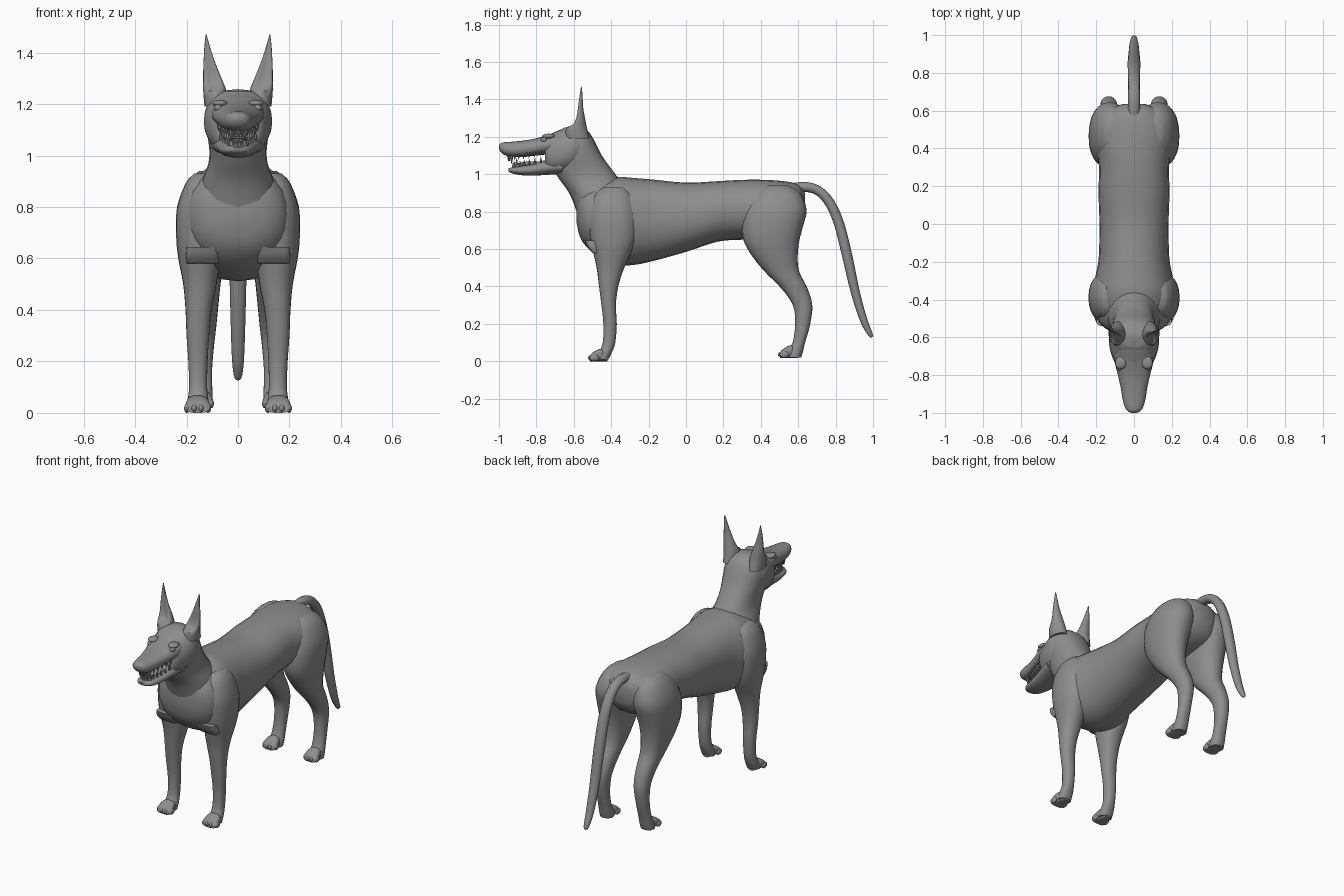
import bpy, bmesh, math
from mathutils import Vector, Matrix

old = bpy.data.objects.get("Cube")
if old:
    bpy.data.objects.remove(old, do_unlink=True)

grey = bpy.data.materials.new("coat grey")
grey.use_nodes = True
GREY = (0.27, 0.27, 0.27, 1)
grey.diffuse_color = GREY
grey.node_tree.nodes["Principled BSDF"].inputs["Base Color"].default_value = GREY


def finish(name, bm, mirror=False, angle=60):
    bmesh.ops.recalc_face_normals(bm, faces=bm.faces)
    me = bpy.data.meshes.new(name)
    bm.to_mesh(me)
    bm.free()
    me.materials.append(grey)
    ob = bpy.data.objects.new(name, me)
    bpy.context.collection.objects.link(ob)
    bpy.ops.object.select_all(action="DESELECT")
    ob.select_set(True)
    bpy.context.view_layer.objects.active = ob
    bpy.ops.object.shade_smooth_by_angle(angle=math.radians(angle))
    if mirror:
        m = ob.modifiers.new("Mirror", "MIRROR")
        m.use_mirror_merge = False
    return ob


def spline(rows, steps):
    """Smooth curve through rows of numbers."""
    out = []
    for i in range(len(rows) - 1):
        p0, p1 = rows[max(i - 1, 0)], rows[i]
        p2, p3 = rows[i + 1], rows[min(i + 2, len(rows) - 1)]
        for k in range(steps):
            t = k / steps
            out.append([0.5 * (2 * b + (c - a) * t + (2 * a - 5 * b + 4 * c - d) * t * t
                               + (3 * b - a - 3 * c + d) * t ** 3)
                        for a, b, c, d in zip(p0, p1, p2, p3)])
    out.append(list(rows[-1]))
    return out


def skin(bm, rings):
    loops = [[bm.verts.new(p) for p in ring] for ring in rings]
    n = len(loops[0])
    for a, b in zip(loops, loops[1:]):
        for j in range(n):
            bm.faces.new((a[j], a[(j + 1) % n], b[(j + 1) % n], b[j]))
    bm.faces.new(loops[0])
    bm.faces.new(loops[-1])


def loft(name, axis, rows, mirror=False, power=2.2, n=24, steps=3):
    """Rows: position on axis, x min, x max, then min and max of the other axis."""
    bm = bmesh.new()
    rings = []
    for t, x0, x1, a0, a1 in spline(rows, steps):
        ring = []
        for j in range(n):
            ang = math.tau * j / n
            c, s = math.cos(ang), math.sin(ang)
            x = (x0 + x1) / 2 + (x1 - x0) / 2 * math.copysign(abs(c) ** (2 / power), c)
            a = (a0 + a1) / 2 + (a1 - a0) / 2 * math.copysign(abs(s) ** (2 / power), s)
            ring.append((x, t, a) if axis == "y" else (x, a, t))
        rings.append(ring)
    skin(bm, rings)
    return finish(name, bm, mirror)


def centred(rows):
    return [(t, -w, w, lo, hi) for t, w, lo, hi in rows]


def balls(name, items, mirror=True):
    """Items: centre and radii of each ellipsoid."""
    bm = bmesh.new()
    for pos, radii in items:
        bmesh.ops.create_uvsphere(bm, u_segments=14, v_segments=9, radius=1,
                                  matrix=Matrix.Translation(pos) @ Matrix.Diagonal((*radii, 1)))
    return finish(name, bm, mirror)


# Torso and neck
loft("torso", "y", centred([
    (-.585, .05, .74, .84), (-.565, .13, .66, .91), (-.52, .185, .6, .94), (-.45, .205, .55, .965),
    (-.36, .215, .515, .985), (-.28, .205, .515, .98), (-.18, .187, .535, .972), (0, .183, .585, .955),
    (.17, .188, .64, .963), (.3, .185, .65, .97), (.42, .2, .66, .97), (.53, .19, .68, .962),
    (.6, .14, .72, .945), (.635, .06, .78, .9)]))
loft("neck", "z", centred([
    (.72, .15, -.565, -.3), (.8, .16, -.585, -.3), (.9, .14, -.625, -.31), (.97, .115, -.675, -.355),
    (1.03, .112, -.71, -.4), (1.1, .122, -.72, -.45), (1.17, .123, -.71, -.485),
    (1.22, .105, -.69, -.515), (1.25, .06, -.65, -.55)]))

# Head
loft("skull", "y", centred([
    (-.51, .06, 1.12, 1.2), (-.55, .11, 1.06, 1.245), (-.6, .132, 1.02, 1.258), (-.66, .128, 1.0, 1.243),
    (-.71, .113, 1.0, 1.222), (-.74, .098, 1.01, 1.208), (-.755, .08, 1.03, 1.19)]))
loft("upper_jaw", "y", centred([
    (-.66, .105, 1.1, 1.235), (-.74, .1, 1.105, 1.21), (-.8, .085, 1.1, 1.192), (-.87, .07, 1.092, 1.18),
    (-.93, .06, 1.092, 1.174), (-.97, .048, 1.103, 1.171), (-.99, .034, 1.118, 1.166),
    (-1.0, .015, 1.135, 1.156)]))
loft("lower_jaw", "y", centred([
    (-.66, .105, 1.0, 1.09), (-.74, .088, .997, 1.078), (-.82, .073, .992, 1.057), (-.88, .062, .995, 1.045),
    (-.925, .048, 1.003, 1.038), (-.95, .022, 1.015, 1.032)]))
balls("eyes", [((.077, -.758, 1.185), (.016, .018, .014))])
balls("brows", [((.07, -.735, 1.203), (.03, .035, .014))])
balls("nostril_wings", [((.018, -.975, 1.142), (.017, .02, .018))])


# Teeth follow the curve of each jaw
def teeth(name, base, tip, front, back, width, count):
    bm = bmesh.new()
    for i in range(count):
        ang = math.pi * (i + .5) / count
        x, y = width * math.cos(ang), back + (front - back) * math.sin(ang)
        x *= .75 + .25 * (1 - math.sin(ang))
        grow = 1.5 if i in (count // 2 - 3, count // 2 + 2) else 1
        slope = .03 * (1 - math.sin(ang))
        mid = base + slope + (tip - base) * grow / 2
        turn = Matrix.Rotation(math.pi if tip < base else 0, 4, "X")
        bmesh.ops.create_cone(bm, cap_ends=True, segments=7, radius1=.008 * grow, radius2=.001,
                              depth=abs(tip - base) * grow, matrix=Matrix.Translation((x, y, mid)) @ turn)
    finish(name, bm, angle=40)


teeth("upper_teeth", 1.098, 1.068, -.95, -.76, .078, 18)
teeth("lower_teeth", 1.035, 1.066, -.925, -.76, .07, 16)
balls("tongue", [((0, -.81, 1.055), (.045, .09, .014))], False)

# Ears: tall, with a hollow on the forward face
bm = bmesh.new()
rings = []
for z, x0, x1, y0, y1 in spline([
        (1.19, .045, .13, -.645, -.515), (1.25, .045, .135, -.64, -.53), (1.3, .064, .136, -.605, -.54),
        (1.36, .088, .134, -.588, -.55), (1.42, .108, .131, -.575, -.553), (1.47, .122, .126, -.562, -.558)], 3):
    ring = []
    for j in range(16):
        c, s = math.cos(math.tau * j / 16), math.sin(math.tau * j / 16)
        hollow = .8 * max(-s, 0) ** 3 if z > 1.25 else 0
        ring.append(((x0 + x1) / 2 + (x1 - x0) / 2 * c, (y0 + y1) / 2 + (y1 - y0) / 2 * (s + hollow), z))
    rings.append(ring)
skin(bm, rings)
finish("ears", bm, True)

# Legs
loft("front_legs", "z", [
    (.93, .09, .17, -.44, -.33), (.89, .06, .205, -.49, -.29), (.79, .05, .238, -.52, -.26),
    (.68, .06, .24, -.515, -.262), (.6, .07, .232, -.5, -.285), (.5, .083, .213, -.478, -.33),
    (.4, .103, .204, -.465, -.362), (.3, .112, .2, -.452, -.375), (.2, .118, .193, -.442, -.37),
    (.1, .12, .19, -.445, -.378), (.05, .115, .195, -.465, -.395), (.01, .115, .195, -.475, -.415)], True)
loft("armpit_folds", "z", [
    (.58, .075, .2, -.5, -.4), (.61, .073, .204, -.525, -.4), (.645, .07, .2, -.54, -.4)], True, 6)
loft("hind_legs", "z", [
    (.94, .05, .15, .42, .55), (.9, .03, .195, .36, .61), (.81, .02, .235, .31, .645),
    (.72, .03, .24, .298, .625), (.64, .045, .233, .31, .605), (.56, .06, .218, .355, .597),
    (.48, .07, .2, .42, .605), (.4, .078, .187, .5, .645), (.33, .085, .18, .555, .67),
    (.27, .092, .178, .58, .675), (.18, .1, .175, .583, .66), (.1, .1, .178, .57, .637),
    (.05, .098, .182, .545, .625), (.02, .1, .182, .54, .615)], True)


# Paws with four toes each
def paws(name, x, y, z, w):
    loft(name, "y", [
        (y + .105, x - w * .5, x + w * .5, z, z + .05), (y + .07, x - w * .8, x + w * .8, z, z + .068),
        (y + .03, x - w * .95, x + w * .95, z, z + .05), (y + .01, x - w * .85, x + w * .85, z, z + .03)],
         True, 2.8)
    balls(name + "_toes", [((x + w * k * .27, y + .022 + .004 * abs(k), z + .018), (w * .25, .026, .018))
                           for k in (-3, -1, 1, 3)])


paws("front_paws", .157, -.524, 0, .05)
paws("hind_paws", .142, .492, .018, .046)

# Tail: tapering tube swept along a hanging curve
bm = bmesh.new()
path = spline([(.55, .925, .03), (.64, .932, .032), (.71, .91, .031), (.77, .845, .032), (.82, .73, .033),
               (.865, .55, .033), (.905, .37, .029), (.95, .22, .024), (.985, .145, .016), (.995, .128, .005)], 4)
rings = []
for i, (y, z, r) in enumerate(path):
    a, b = path[max(i - 1, 0)], path[min(i + 1, len(path) - 1)]
    side = Vector((0, -(b[1] - a[1]), b[0] - a[0])).normalized()
    rings.append([Vector((0, y, z)) + Vector((r * math.cos(t), 0, 0)) + side * r * .85 * math.sin(t)
                  for t in (math.tau * j / 14 for j in range(14))])
skin(bm, rings)
finish("tail", bm)
